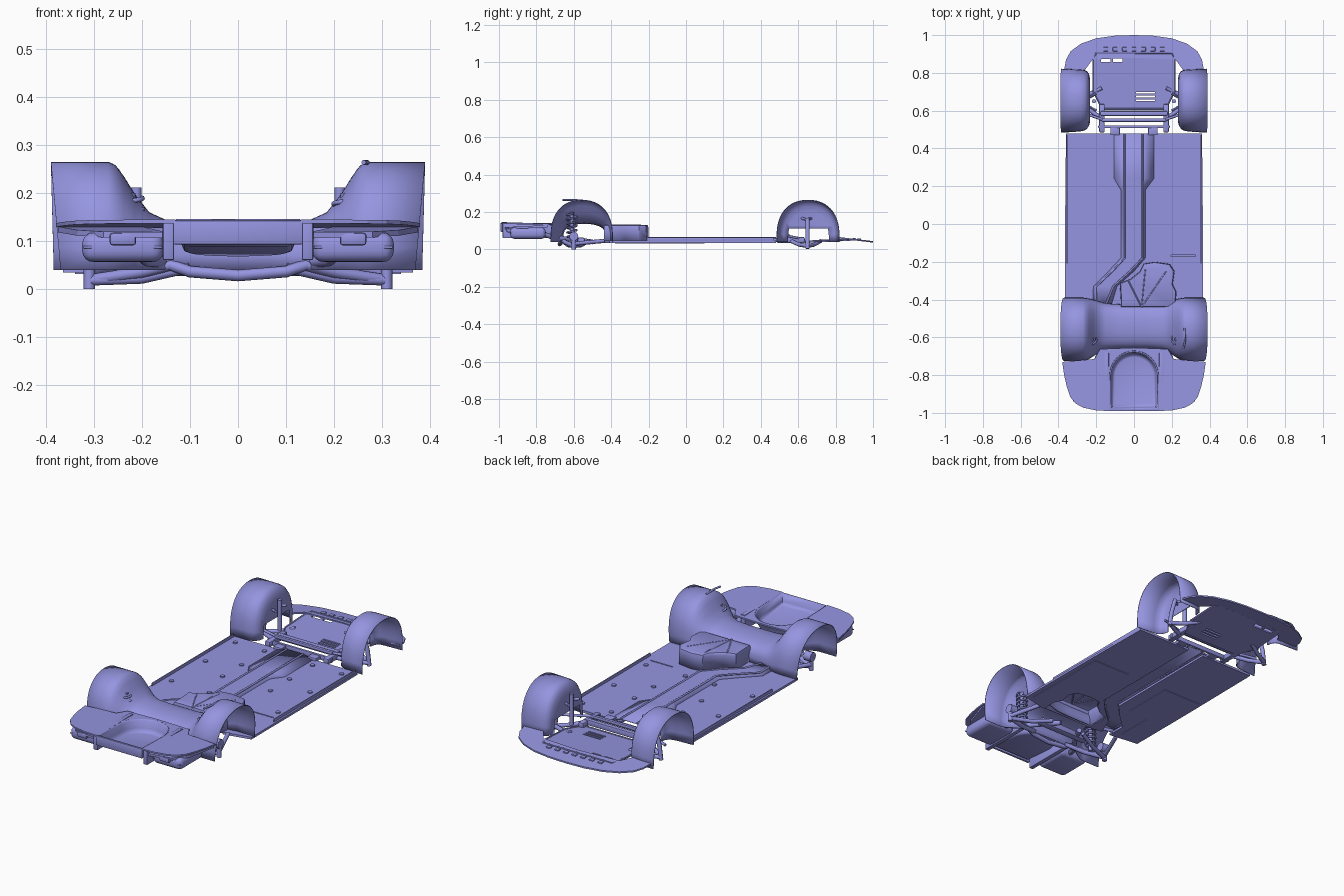
import bpy, bmesh, math
from mathutils import Vector

if "Cube" in bpy.data.objects:
    bpy.data.objects.remove(bpy.data.objects["Cube"])

paint = bpy.data.materials.new('lavender_paint')
paint.diffuse_color = (0.3, 0.3, 0.75, 1)
paint.use_nodes = True
paint.node_tree.nodes["Principled BSDF"].inputs["Base Color"].default_value = paint.diffuse_color


def select(ob):
    bpy.ops.object.select_all(action='DESELECT')
    ob.select_set(True)
    bpy.context.view_layer.objects.active = ob


def finish(name, bm, angle=35):
    bmesh.ops.recalc_face_normals(bm, faces=bm.faces)
    me = bpy.data.meshes.new(name)
    bm.to_mesh(me)
    bm.free()
    me.materials.append(paint)
    ob = bpy.data.objects.new(name, me)
    bpy.context.collection.objects.link(ob)
    if angle:
        select(ob)
        bpy.ops.object.shade_smooth_by_angle(angle=math.radians(angle))
    return ob


def sym(half):
    # mirror a half outline that starts and ends near x = 0
    return half + [(-x, y) for x, y in reversed(half) if x > 1e-6]


def slab(name, outline, zf, t):
    # flat-shaded plate: zf is the top height as a number or function of y
    f = zf if callable(zf) else (lambda y: zf)
    bm = bmesh.new()
    top = [bm.verts.new((x, y, f(y))) for x, y in outline]
    bot = [bm.verts.new((x, y, f(y) - t)) for x, y in outline]
    bm.faces.new(top)
    bm.faces.new(bot[::-1])
    n = len(top)
    for i in range(n):
        bm.faces.new((top[i], bot[i], bot[(i + 1) % n], top[(i + 1) % n]))
    return finish(name, bm, 0)


def loft(name, rows, cap=None, thick=0, angle=35):
    bm = bmesh.new()
    vs = [[bm.verts.new(p) for p in r] for r in rows]
    for a, b in zip(vs, vs[1:]):
        for i in range(len(a) - 1):
            bm.faces.new((a[i], a[i + 1], b[i + 1], b[i]))
    if cap is not None:
        bm.faces.new([v for v in vs[-1] if v.co.z > cap])
    bmesh.ops.remove_doubles(bm, verts=bm.verts, dist=1e-5)
    ob = finish(name, bm, angle)
    if thick:
        m = ob.modifiers.new('shell', 'SOLIDIFY')
        m.thickness = thick
    return ob


def box(name, c, s, bevel=0.0, seg=2):
    bm = bmesh.new()
    bmesh.ops.create_cube(bm, size=1)
    for v in bm.verts:
        v.co = Vector(c) + Vector((v.co.x * s[0], v.co.y * s[1], v.co.z * s[2]))
    if bevel:
        bmesh.ops.bevel(bm, geom=bm.edges[:], offset=bevel, segments=seg, affect='EDGES', profile=0.5)
    return finish(name, bm)


def tube(name, pts, r):
    cu = bpy.data.curves.new(name, 'CURVE')
    cu.dimensions = '3D'
    cu.bevel_depth = r
    cu.bevel_resolution = 2
    cu.use_fill_caps = True
    sp = cu.splines.new('POLY')
    sp.points.add(len(pts) - 1)
    for p, q in zip(sp.points, pts):
        p.co = (*q, 1)
    ob = bpy.data.objects.new(name, cu)
    bpy.context.collection.objects.link(ob)
    select(ob)
    bpy.ops.object.convert(target='MESH')
    ob = bpy.context.object
    ob.data.materials.clear()
    ob.data.materials.append(paint)
    bpy.ops.object.shade_smooth_by_angle(angle=math.radians(50))


def arch_row(x, y0, y1, zt, power=0.72, tuck=0.0, zb=0.04, n=28):
    row = []
    for i in range(n + 1):
        a = math.pi * i / n
        c, s = math.cos(a), max(math.sin(a), 0)
        z = zb + (zt - zb) * s ** power
        y = (y0 + y1) / 2 + (y1 - y0) / 2 * math.copysign(abs(c) ** 0.92, c)
        row.append((x - math.copysign(tuck * (0.265 - z) / 0.225, x), y, z))
    return row


def cut(ob, boxes):
    for c, s in boxes:
        k = box('cutter', c, s)
        k.hide_render = True
        m = ob.modifiers.new('slot', 'BOOLEAN')
        m.operation, m.object, m.solver = 'DIFFERENCE', k, 'EXACT'
        k.hide_set(True)


# cabin floor in two halves, open under the tunnel and the tank
path = [(.48, -.105, -.05, .045, .105), (.24, -.105, -.05, .045, .105), (.18, -.07, -.05, .045, .06),
        (-.18, -.07, -.05, .045, .06), (-.25, -.135, -.115, -.02, 0), (-.33, -.215, -.2, -.11, -.09),
        (-.43, -.22, -.2, -.15, -.12)]
tank = [(-.07, -.44), (-.07, -.4), (-.075, -.312), (-.02, -.29), (.03, -.25), (.05, -.21), (.11, -.2), (.19, -.212),
        (.215, -.25), (.205, -.32), (.225, -.36), (.22, -.44)]
slab('left_floor', [(p[2], p[0]) for p in path] + [(-.365, -.41), (-.365, 0), (-.36, .48)], .046, .012)
right = slab('right_floor', [(p[3], p[0]) for p in path] + tank + [(.365, -.41), (.365, 0), (.36, .48)], .046, .012)
cut(right, [((.26, -.168, .04), (.13, .006, .1))])
for s in (-1, 1):
    for x, y in [(.31, .42), (.14, .42), (.14, .23), (.14, .07), (.305, .165), (.31, -.11), (.085, -.115)]:
        tube('floor_plug', [(s * x, y, .044), (s * x, y, .052)], .012)
    slab('underfloor_panel', [(s * x, y) for x, y in [(.12, .1), (.34, .1), (.34, -.38), (.24, -.38), (.24, -.18), (.12, -.18)]],
         .036, .005)
    box('side_seam', (s * .355, .13, .055), (.006, .68, .016), .002)

# centre tunnel and its ridges
loft('centre_tunnel', [[(a, y, .046), (b, y, .06), (c, y, .06), (d, y, .046)] for y, a, b, c, d in path], thick=.003, angle=20)
for k in (2, 3):
    tube('tunnel_ridge', [(p[k], p[0], .06) for p in path], .005)


# hollow fuel tank cover
def ring(k, z):
    return [(.07 + (x - .07) * k, -.33 + (y + .33) * k, z) for x, y in tank + tank[:1]]


loft('tank_cover', [ring(1, .038), ring(.99, .118), ring(.97, .127), ring(.93, .13)], cap=.1, thick=.003)
for x, y in [(-.03, -.3), (.06, -.24), (.17, -.25)]:
    tube('tank_rib', [(.04, -.44, .128), (x, y, .128)], .004)

# rear arches joined by the flat-topped axle hump
half = [(.39, -.725, -.39, .265, .72, .02), (.27, -.725, -.39, .265, .72), (.255, -.722, -.392, .258, .72),
        (.238, -.715, -.395, .235, .7), (.215, -.7, -.4, .198, .65), (.185, -.68, -.41, .16, .6),
        (.15, -.667, -.42, .144, .55), (.07, -.66, -.425, .14, .5)]
loft('rear_arches', [arch_row(*h) for h in half] + [arch_row(-h[0], *h[1:]) for h in half[::-1]], thick=.004)

# rear deck with a spare wheel well
arc = [(.13 * math.cos(a), -.80 + .13 * math.sin(a)) for a in [math.pi / 2 * i / 8 for i in range(9)]]
edge = [(.2, -.987), (.27, -.972), (.31, -.95), (.338, -.915), (.356, -.86), (.37, -.8), (.38, -.73)]
for s in (-1, 1):
    pts = [(.13, -.99)] + edge + [(.21, -.715), (.18, -.662), (0, -.655)] + arc[::-1]
    slab('rear_deck', [(s * x, y) for x, y in pts], lambda y: .145 - .03 * (y + 1), .008)


def well_row(k, z, slope):
    r = [(x * k, -.83 + (y + .83) * k) for x, y in [(.13, -.985)] + arc]
    full = r + [(-x, y) for x, y in r[::-1][1:]] + [r[0]]
    return [(x, y, z - slope * (y + .98)) for x, y in full]


loft('spare_well', [well_row(1, .143, .03), well_row(.96, .138, .03), well_row(.92, .105, .05), well_row(.86, .094, .08),
                    well_row(.78, .09, .08)], cap=.01, thick=.003, angle=60)
box('rear_sill_panel', (0, -.985, .118), (.27, .012, .05), .003)

# rails, mufflers and side trays under the rear deck
for s in (-1, 1):
    box('rear_rail', (s * .145, -.83, .1), (.024, .3, .08), .004)
    box('muffler', (s * .24, -.845, .087), (.17, .19, .062), .024, 4)
    box('muffler_bracket', (s * .24, -.945, .104), (.055, .03, .026), .006)
    tube('muffler_seam', [(s * .158, -.937, .087), (s * .322, -.937, .087)], .003)
    slab('rear_side_tray', [(s * .15, -.97), (s * .28, -.95), (s * .335, -.88), (s * .375, -.74), (s * .2, -.74)],
         lambda y: .13 + (y + .74) * .05, .012)
    tube('exhaust_pipe', [(s * .22, -.77, .085), (s * .19, -.7, .06), (s * .13, -.62, .055), (s * .06, -.5, .04)], .013)

# rear suspension
bar = [(.3, -.6, .02), (.2, -.64, .035), (.14, -.66, .05), (.1, -.67, .036)]
tube('rear_axle_bar', bar + [(0, -.675, .028)] + [(-x, y, z) for x, y, z in bar[::-1]], .012)
box('rear_crossmember', (0, -.56, .045), (.3, .04, .035), .01)
for s in (-1, 1):
    tube('rear_spring', [(s * .225 + .026 * math.cos(t * .4), -.61 + .026 * math.sin(t * .4), .05 + .14 * t / 95)
                         for t in range(96)], .005)
    tube('rear_damper', [(s * .225, -.61, .03), (s * .225, -.61, .2)], .011)
    for y in (-.66, -.52):
        tube('rear_arm', [(s * .1, y, .045), (s * .2, (y - .6) / 2, .022), (s * .31, -.6, .018)], .011)
    tube('rear_trailing_arm', [(s * .25, -.44, .045), (s * .31, -.6, .03)], .011)
    tube('rear_hub', [(s * .28, -.6, .07), (s * .32, -.6, .07)], .025)
    tube('rear_joint', [(s * .31, -.6, 0), (s * .31, -.6, .07)], .012)
tube('filler_pipe', [(.262, -.66, .264), (.27, -.62, .264), (.268, -.55, .262)], .005)

# front arches with closed inner walls
for s in (-1, 1):
    rows = [(.39, .483, .822, .265, .72, .006), (.285, .49, .818, .265), (.262, .495, .815, .262), (.248, .505, .808, .25),
            (.238, .52, .795, .232), (.232, .545, .765, .2)]
    loft('front_arch', [arch_row(s * r[0], *r[1:]) for r in rows], cap=.1, thick=.004)

# nose tray and engine undertray
slab('nose_tray', sym([(0, 1), (.1, .997), (.2, .983), (.28, .955), (.335, .915), (.36, .87), (.37, .815), (.26, .815),
                       (.22, .87), (0, .88)]), lambda y: .044 + (1 - y) * .12, .008)
tray = slab('engine_undertray', sym([(0, .905), (.2, .905), (.215, .87), (.215, .7), (.17, .6), (0, .6)]),
            lambda y: .04 + (y - .6) * .05, .008)
cut(tray, [((x, .88, .05), (.05, .045, .1)) for x in (-.15, -.085)] +
    [((.06, y, .05), (.1, .01, .1)) for y in (.655, .675, .695)])
rim = [(.2, .905, .056), (.215, .87, .054), (.215, .7, .046), (.17, .61, .041)]
tube('undertray_rim', rim + [(-x, y, z) for x, y, z in rim[::-1]] + rim[:1], .004)
for i in range(7):
    box('nose_clip', (-.15 + i * .05, .925, .054), (.025, .022, .008), .002)

# front subframe and suspension
box('front_crossmember', (0, .585, .055), (.36, .025, .03), .006)
box('steering_rack', (0, .55, .07), (.34, .018, .018), .006)
box('front_bulkhead_bar', (0, .515, .05), (.38, .014, .025), .004)
for s in (-1, 1):
    box('subframe_rail', (s * .17, .56, .05), (.03, .15, .03), .006)
    box('floor_bracket', (s * .1, .49, .05), (.05, .04, .02), .004)
    tube('front_strut', [(s * .212, .65, .05), (s * .212, .65, .212)], .011)
    tube('steering_link', [(s * .16, .55, .07), (s * .3, .6, .06)], .007)
    for y in (.56, .72):
        tube('front_arm', [(s * .17, y, .045), (s * .24, (y + .65) / 2, .025), (s * .31, .65, .018)], .011)
    tube('upper_arm', [(s * .2, .6, .17), (s * .275, .645, .16), (s * .2, .69, .17)], .007)
    tube('front_knuckle', [(s * .31, .65, .004), (s * .3, .65, .08), (s * .275, .65, .165)], .011)
